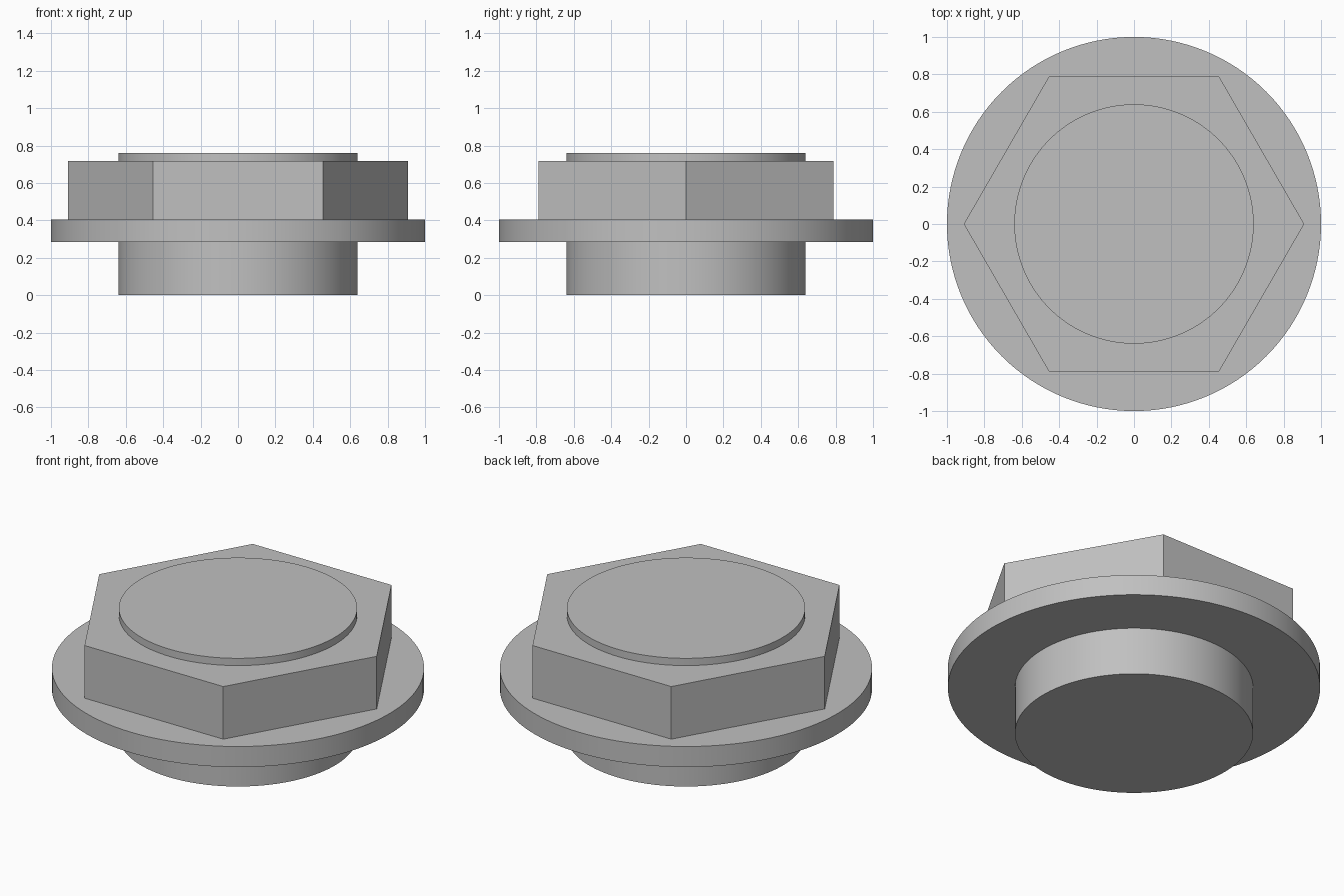
import bpy
import math

default_cube = bpy.data.objects.get("Cube")
if default_cube:
    bpy.data.objects.remove(default_cube, do_unlink=True)

# Plain grey metal
GREY = (0.53, 0.53, 0.53, 1.0)
metal = bpy.data.materials.new("grey_metal")
metal.use_nodes = True
metal.diffuse_color = GREY
metal.node_tree.nodes["Principled BSDF"].inputs["Base Color"].default_value = GREY


def add_prism(name, sides, radius, bottom, top, smooth=True):
    """Upright prism between two heights, with a corner on the x axis."""
    bpy.ops.mesh.primitive_cylinder_add(
        vertices=sides, radius=radius, depth=top - bottom,
        location=(0, 0, (bottom + top) / 2), rotation=(0, 0, math.pi / 2))
    part = bpy.context.object
    part.name = name
    part.data.materials.append(metal)
    bpy.ops.object.transform_apply(location=True, rotation=True, scale=True)
    if smooth:
        bpy.ops.object.shade_smooth_by_angle(angle=math.radians(30))
    return part


# Round plug running through the whole part, showing below and above
add_prism("plug_shaft", 128, 0.64, 0.0, 0.76)

# Wide collar
add_prism("flange", 128, 1.0, 0.283, 0.405)

# Hexagonal head, seated slightly into the collar
add_prism("hex_head", 6, 0.91, 0.35, 0.717, smooth=False)
